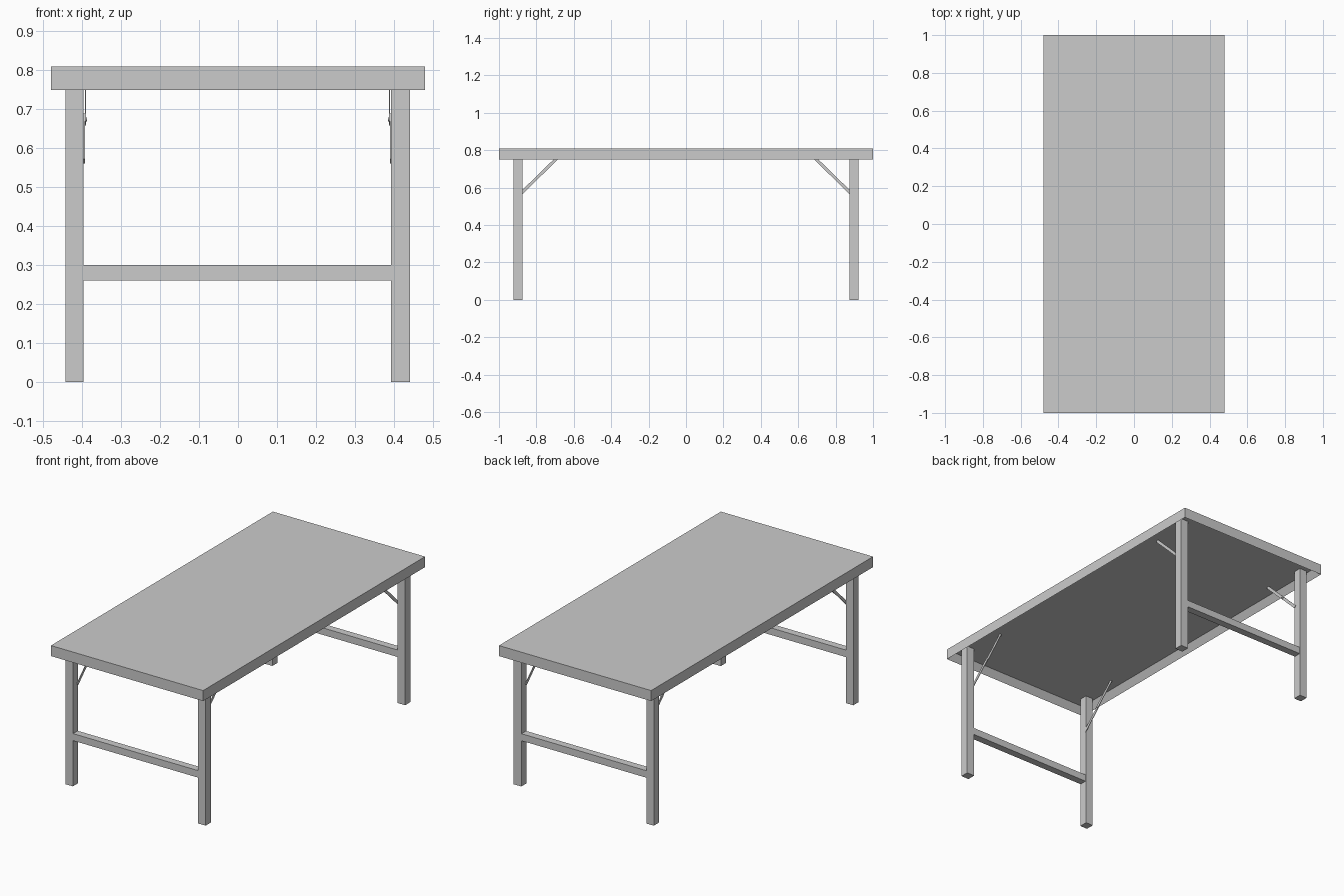
import bpy, bmesh, math
from mathutils import Matrix

if "Cube" in bpy.data.objects:
    bpy.data.objects.remove(bpy.data.objects["Cube"])


def box(name, x, y, z):
    """Axis-aligned box from (min, max) ranges."""
    bm = bmesh.new()
    bmesh.ops.create_cube(bm, size=1)
    for v in bm.verts:
        v.co = [r[0] + (c + 0.5) * (r[1] - r[0]) for r, c in zip((x, y, z), v.co)]
    return finish(name, bm)


def finish(name, bm):
    bmesh.ops.recalc_face_normals(bm, faces=bm.faces)
    mesh = bpy.data.meshes.new(name)
    bm.to_mesh(mesh)
    bm.free()
    ob = bpy.data.objects.new(name, mesh)
    bpy.context.collection.objects.link(ob)
    return ob


def strip(name, x0, x1, a, b, width):
    """Flat bar in the y-z plane running from a to b."""
    dy, dz = b[0] - a[0], b[1] - a[1]
    n = math.hypot(dy, dz)
    oy, oz = -dz / n * width / 2, dy / n * width / 2
    bm = bmesh.new()
    corners = [(a, 1), (b, 1), (b, -1), (a, -1)]
    face = bm.faces.new([bm.verts.new((x0, p[0] + s * oy, p[1] + s * oz)) for p, s in corners])
    ext = bmesh.ops.extrude_face_region(bm, geom=[face])["geom"]
    bmesh.ops.translate(bm, vec=(x1 - x0, 0, 0),
                        verts=[g for g in ext if isinstance(g, bmesh.types.BMVert)])
    return finish(name, bm)


# Table top: slab with a recessed underside leaving a rim
top = box("table_top", (-0.48, 0.48), (-1, 1), (0.75, 0.81))
bm = bmesh.new()
bm.from_mesh(top.data)
under = min(bm.faces, key=lambda f: f.calc_center_median().z)
bmesh.ops.inset_region(bm, faces=[under], thickness=0.035)
bmesh.ops.translate(bm, vec=(0, 0, 0.04), verts=under.verts)
bm.to_mesh(top.data)
bm.free()

for end, ys in (("front", 1), ("back", -1)):
    # Legs, reaching up into the recess
    for side, xr in (("left", (-0.443, -0.396)), ("right", (0.393, 0.442))):
        box(f"{end}_{side}_leg", xr, sorted((-0.923 * ys, -0.875 * ys)), (0, 0.79))

        # Folding brace: two overlapping flat bars and a pivot pin
        s = -1 if side == "left" else 1
        xi = xr[1] if s < 0 else xr[0]
        strip(f"{end}_{side}_brace_lower", xi, xi - s * 0.003,
              (-0.884 * ys, 0.567), (-0.765 * ys, 0.684), 0.016)
        strip(f"{end}_{side}_brace_upper", xi - s * 0.003, xi - s * 0.006,
              (-0.785 * ys, 0.664), (-0.657 * ys, 0.789), 0.016)
        pin = bmesh.new()
        bmesh.ops.create_cone(pin, cap_ends=True, segments=12, radius1=0.005, radius2=0.005, depth=0.008,
                              matrix=Matrix.Translation((xi - s * 0.004, -0.775 * ys, 0.674))
                              @ Matrix.Rotation(math.pi / 2, 4, "Y"))
        finish(f"{end}_{side}_brace_pin", pin)

    # Stretcher between the pair of legs
    box(f"{end}_stretcher", (-0.397, 0.394), sorted((-0.921 * ys, -0.879 * ys)), (0.26, 0.30))
